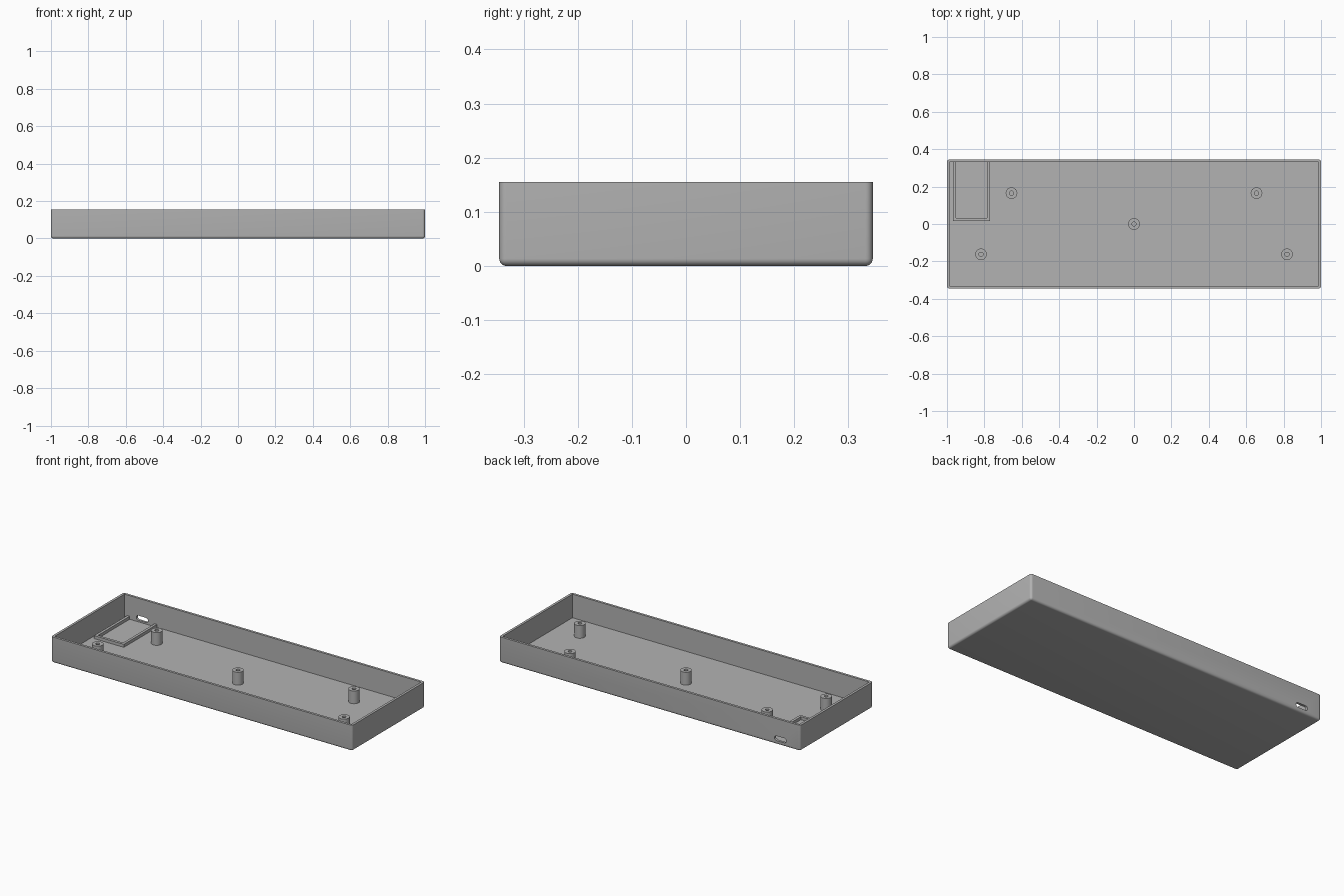
import bpy
import bmesh
from math import cos, sin, pi

cube = bpy.data.objects.get("Cube")
if cube:
    bpy.data.objects.remove(cube, do_unlink=True)

LENGTH, DEPTH, HEIGHT = 2.0, 0.69, 0.155
WALL, FLOOR, FILLET = 0.0145, 0.0135, 0.0135
BAY_X = -0.868

grey = bpy.data.materials.new("plain grey")
grey.use_nodes = True
colour = (0.45, 0.45, 0.45, 1)
grey.diffuse_color = colour
grey.node_tree.nodes["Principled BSDF"].inputs["Base Color"].default_value = colour


def add_object(name, bm):
    bmesh.ops.recalc_face_normals(bm, faces=bm.faces)
    mesh = bpy.data.meshes.new(name)
    bm.to_mesh(mesh)
    bm.free()
    mesh.materials.append(grey)
    obj = bpy.data.objects.new(name, mesh)
    bpy.context.collection.objects.link(obj)
    return obj


def box(low, high):
    bm = bmesh.new()
    bmesh.ops.create_cube(bm, size=1)
    for v in bm.verts:
        v.co = [a if c < 0 else b for c, a, b in zip(v.co, low, high)]
    return bm


def extrude(points, offset):
    bm = bmesh.new()
    face = bm.faces.new([bm.verts.new(p) for p in points])
    result = bmesh.ops.extrude_face_region(bm, geom=[face], use_keep_orig=True)
    verts = [g for g in result["geom"] if isinstance(g, bmesh.types.BMVert)]
    bmesh.ops.translate(bm, verts=verts, vec=offset)
    return bm


def cut(target, cutter):
    cutter.hide_render = True
    mod = target.modifiers.new("cut", "BOOLEAN")
    mod.operation, mod.solver, mod.object = "DIFFERENCE", "EXACT", cutter
    bpy.ops.object.select_all(action="DESELECT")
    bpy.context.view_layer.objects.active = target
    target.select_set(True)
    bpy.ops.object.modifier_apply(modifier=mod.name)
    bpy.data.objects.remove(cutter, do_unlink=True)


def smooth(obj):
    bpy.ops.object.select_all(action="DESELECT")
    bpy.context.view_layer.objects.active = obj
    obj.select_set(True)
    bpy.ops.object.shade_smooth_by_angle(angle=pi / 6)


# Tray shell: rounded sides and bottom, flat open rim
x, y = LENGTH / 2, DEPTH / 2
bm = box((-x, -y, 0), (x, y, HEIGHT))
edges = [e for e in bm.edges if min(v.co.z for v in e.verts) < 0.001]
bmesh.ops.bevel(bm, geom=edges, offset=FILLET, segments=6, profile=0.5,
                affect="EDGES", clamp_overlap=True)
tray = add_object("tray", bm)

# Square-cornered cavity
cut(tray, add_object("cavity_cutter", box(
    (WALL - x, WALL - y, FLOOR), (x - WALL, y - WALL, HEIGHT + 0.1))))

# Rounded connector slot through the back wall
radius, half, slot_z = 0.014, 0.025, 0.037
outline = []
for i in range(26):
    side = 1 if i < 13 else -1
    angle = -pi / 2 + pi * (i if i < 13 else i - 1) / 12
    outline.append((BAY_X + side * half + radius * cos(angle), y - 0.05,
                    slot_z + radius * sin(angle)))
cut(tray, add_object("slot_cutter", extrude(outline, (0, 0.1, 0))))
smooth(tray)

# Hollow screw posts
POST, HOLE, TOP = 0.031, 0.011, 0.09
spots = [(0, 0)] + [(s * px, py) for s in (-1, 1)
                    for px, py in ((0.655, 0.165), (0.818, -0.162))]
for n, (px, py) in enumerate(spots, 1):
    bm = bmesh.new()
    profile = [(HOLE, FLOOR), (HOLE, TOP), (POST, TOP), (POST, FLOOR)]
    verts = [bm.verts.new((r, 0, z)) for r, z in profile]
    lines = [bm.edges.new((verts[i], verts[i + 1])) for i in range(3)]
    bmesh.ops.spin(bm, geom=verts + lines, cent=(0, 0, 0), axis=(0, 0, 1),
                   angle=2 * pi, steps=32, use_merge=True)
    bmesh.ops.remove_doubles(bm, verts=bm.verts, dist=0.0001)
    post = add_object(f"screw_post_{n}", bm)
    post.location = (px, py, 0)
    smooth(post)

# Low U-shaped ridge holding the board against the back wall
out, inn, back, front, rim = 0.099, 0.083, y - WALL, 0.016, 0.016
outline = [(-out, back), (-out, front), (out, front), (out, back),
           (inn, back), (inn, front + rim), (-inn, front + rim), (-inn, back)]
add_object("board_ridge", extrude(
    [(BAY_X + px, py, FLOOR) for px, py in outline], (0, 0, 0.018)))
